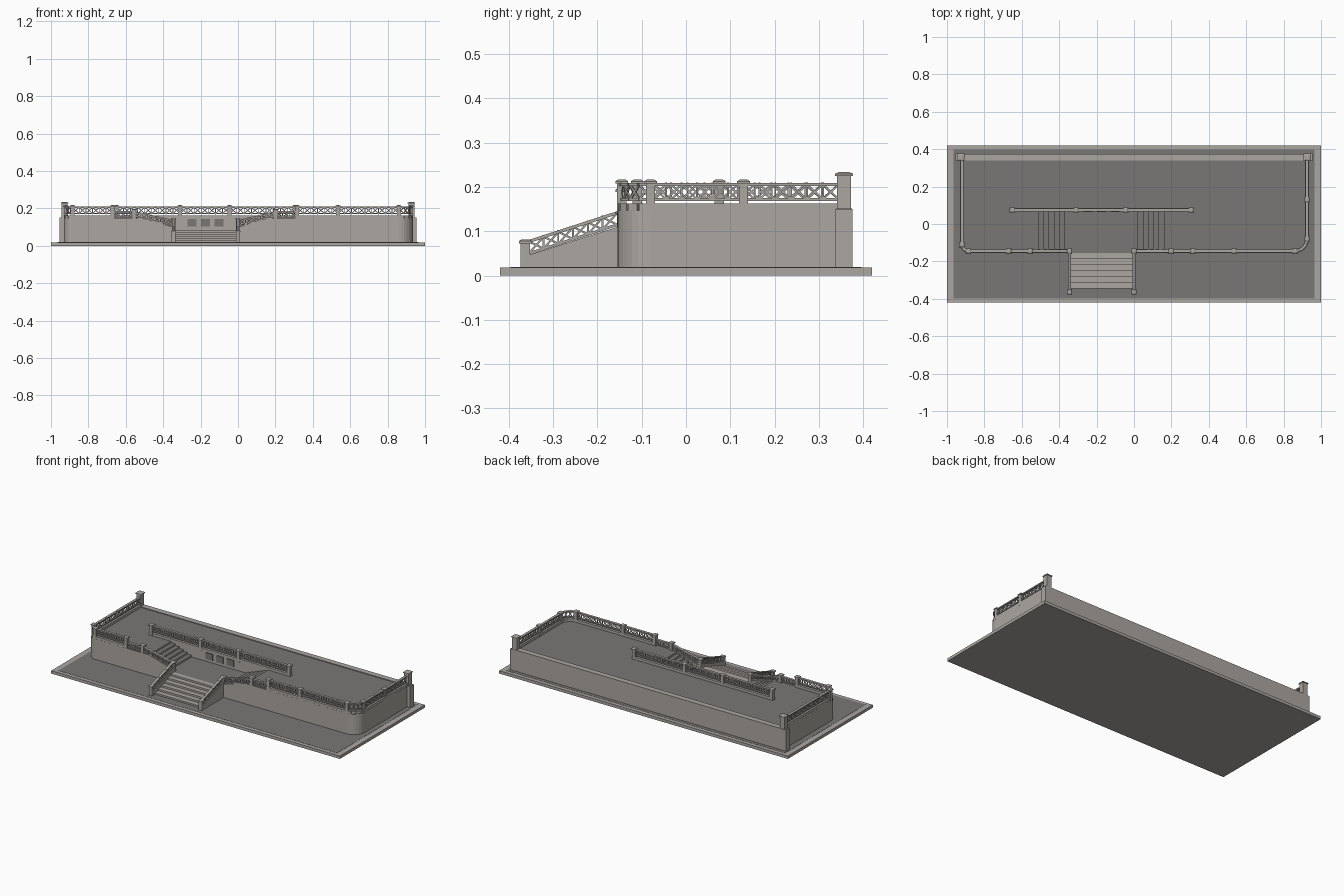
import bpy, bmesh, math
from mathutils import Vector, Matrix

old = bpy.data.objects.get("Cube")
if old:
    bpy.data.objects.remove(old, do_unlink=True)


def material(name, rgb):
    m = bpy.data.materials.new(name)
    m.use_nodes = True
    m.diffuse_color = (*rgb, 1)
    node = next(n for n in m.node_tree.nodes if n.type == 'BSDF_PRINCIPLED')
    node.inputs["Base Color"].default_value = (*rgb, 1)
    node.inputs["Roughness"].default_value = 0.8
    return m


STONE = material("pale stone", (0.41, 0.385, 0.36))
PAVING = material("dark paving", (0.19, 0.185, 0.18))
GROUND, FLOOR, LANDING = 0.018, 0.147, 0.085
CURB, RAIL_TOP = 0.163, 0.21
FRONT, REAR = -0.145, 0.075


def finish(name, bm, paved_top=False, base=STONE):
    bmesh.ops.recalc_face_normals(bm, faces=bm.faces)
    if paved_top:
        for f in bm.faces:
            f.material_index = int(f.normal.z > 0.7)
    me = bpy.data.meshes.new(name)
    bm.to_mesh(me)
    bm.free()
    me.materials.append(base)
    me.materials.append(PAVING)
    ob = bpy.data.objects.new(name, me)
    bpy.context.scene.collection.objects.link(ob)
    return ob


def box(bm, x0, x1, y0, y1, z0, z1):
    size = Matrix.Diagonal((x1 - x0, y1 - y0, z1 - z0, 1))
    mid = Matrix.Translation(((x0 + x1) / 2, (y0 + y1) / 2, (z0 + z1) / 2))
    bmesh.ops.create_cube(bm, size=1, matrix=mid @ size)


def bar(bm, p, q, w, h):
    """Beam from p to q, w wide and h tall, sides kept upright."""
    p, q = Vector(p), Vector(q)
    d = q - p
    along = d.normalized()
    side = Vector((0, 0, 1)).cross(along).normalized()
    up = along.cross(side)
    rot = Matrix((along, side, up)).transposed().to_4x4()
    bmesh.ops.create_cube(bm, size=1, matrix=Matrix.Translation((p + q) / 2) @ rot
                          @ Matrix.Diagonal((d.length, w, h, 1)))


def prism(bm, pts, depth):
    face = bm.faces.new([bm.verts.new(p) for p in pts])
    out = bmesh.ops.extrude_face_region(bm, geom=[face])
    bmesh.ops.translate(bm, vec=depth, verts=[v for v in out["geom"] if isinstance(v, bmesh.types.BMVert)])


def arc(cx, cy, r, a0, a1, n=8):
    return [(cx + r * math.cos(math.radians(a0 + (a1 - a0) * i / n)),
             cy + r * math.sin(math.radians(a0 + (a1 - a0) * i / n))) for i in range(n + 1)]


def balustrade(bm, a, b, z0, z1, height):
    """Railing with crossed bars; z0 and z1 are the lower edge at each end."""
    a, b = Vector((*a, z0)), Vector((*b, z1))
    up = Vector((0, 0, height))
    lift = Vector((0, 0, 0.004))
    bar(bm, a + lift, b + lift, 0.010, 0.006)
    bar(bm, a + up - lift, b + up - lift, 0.016, 0.007)
    n = max(1, round((b - a).length / 0.038))
    for i in range(n):
        p, q = a.lerp(b, i / n), a.lerp(b, (i + 1) / n)
        bar(bm, p + lift, q + up - lift, 0.005, 0.0045)
        bar(bm, p + up - lift, q + lift, 0.005, 0.0045)
        if i:
            box(bm, p.x - .002, p.x + .002, p.y - .002, p.y + .002, p.z, p.z + height)


def post(bm, x, y, z0, z1, w=0.021):
    r, c = w / 2, w / 2 + 0.004
    box(bm, x - r, x + r, y - r, y + r, z0, z1 - 0.006)
    box(bm, x - c, x + c, y - c, y + c, z1 - 0.009, z1 - 0.004)
    bmesh.ops.create_cone(bm, cap_ends=True, segments=4, radius1=c * 1.41, radius2=c * 0.8,
                          depth=0.004, matrix=Matrix.Translation((x, y, z1 - 0.002))
                          @ Matrix.Rotation(math.pi / 4, 4, 'Z'))


# Ground slab with a paved inset
bm = bmesh.new()
box(bm, -1, 1, -0.42, 0.42, 0, GROUND)
finish("ground_slab", bm)
bm = bmesh.new()
box(bm, -0.965, 0.965, -0.397, 0.397, GROUND - 0.004, GROUND + 0.001)
finish("ground_paving", bm, base=PAVING)

# Terrace body with rounded front corners and the stair recess
left_arc = arc(-0.885, -0.11, 0.045, 180, 270)
right_arc = arc(0.86, -0.08, 0.075, 270, 360)
outline = ([(-0.93, 0.37)] + left_arc
           + [(-0.51, -0.155), (-0.51, 0.07), (0.16, 0.07), (0.16, -0.155)]
           + right_arc + [(0.935, 0.37)])
bm = bmesh.new()
prism(bm, [(x, y, GROUND) for x, y in outline], (0, 0, FLOOR - GROUND))
terrace = finish("terrace", bm, paved_top=True)

# Back wall of the terrace
bm = bmesh.new()
box(bm, -0.95, 0.95, 0.34, 0.375, GROUND, 0.152)
finish("back_wall", bm)

# Lower landing and the two side flights
bm = bmesh.new()
box(bm, -0.51, 0.16, -0.155, 0.07, GROUND, LANDING)
finish("landing", bm, paved_top=True)
for side, x0, way in (("left", 0.02, 1), ("right", -0.37, -1)):
    bm = bmesh.new()
    steps = 5
    rise = (FLOOR - LANDING) / (steps + 1)
    for i in range(steps):
        ends = sorted((x0 + way * 0.028 * i, x0 + way * 0.14))
        box(bm, *ends, -0.14, 0.07, LANDING + rise * i, LANDING + rise * (i + 1))
    finish(side + "_side_stairs", bm, paved_top=True)
    # Sloping front wall beside the flight
    bm = bmesh.new()
    low, high = (0.0, 0.16) if way > 0 else (-0.345, -0.51)
    prism(bm, [(low, -0.155, GROUND), (high, -0.155, GROUND),
               (high, -0.155, FLOOR), (low, -0.155, 0.1)], (0, 0.02, 0))
    finish(side + "_stair_wall", bm)

# Front steps
bm = bmesh.new()
count = 6
for i in range(count):
    box(bm, -0.345, 0, -0.345 + 0.19 * i / count, -0.15,
        GROUND + (LANDING - GROUND) * i / count, GROUND + (LANDING - GROUND) * (i + 1) / count)
finish("front_steps", bm)

# Stringers, posts and railings of the front steps
for side, x in (("left", 0.0), ("right", -0.345)):
    bm = bmesh.new()
    prism(bm, [(x - 0.009, -0.36, GROUND), (x - 0.009, -0.155, GROUND),
               (x - 0.009, -0.155, 0.11), (x - 0.009, -0.36, 0.045)], (0.018, 0, 0))
    finish(side + "_stringer", bm)
    bm = bmesh.new()
    balustrade(bm, (x, -0.355), (x, -0.155), 0.046, 0.111, 0.035)
    post(bm, x, -0.363, GROUND, 0.082)
    post(bm, x, FRONT, GROUND, 0.148)
    finish(side + "_step_railing", bm)

# Recess windows
bm = bmesh.new()
for x in (-0.245, -0.173, -0.102):
    box(bm, x - 0.024, x + 0.024, 0.065, 0.071, 0.102, 0.142)
finish("recess_windows", bm, base=PAVING)

# Upper balustrades on their curbs
left_path = [(-0.92, 0.345)] + arc(-0.885, -0.11, 0.035, 180, 270, 3) + [(-0.67, FRONT)]
right_path = ([(0.315, FRONT), (0.535, FRONT)] + arc(0.86, -0.08, 0.065, 270, 360, 4)
              + [(0.925, 0.13), (0.925, 0.345)])
rear_path = [(-0.65, REAR), (-0.31, REAR), (-0.045, REAR), (0.305, REAR)]
for name, path in (("right", left_path), ("left", right_path), ("rear", rear_path)):
    bm = bmesh.new()
    for a, b in zip(path, path[1:]):
        mid = (FLOOR + CURB) / 2
        bar(bm, (*a, mid), (*b, mid), 0.019, CURB - FLOOR)
        balustrade(bm, a, b, CURB + 0.005, CURB + 0.005, RAIL_TOP - CURB - 0.005)
    finish(name + "_balustrade", bm)

# Low railings beside the side flights
for side, low, high, end in (("left", 0, 0.2, 0.315), ("right", -0.345, -0.555, -0.67)):
    bm = bmesh.new()
    balustrade(bm, (low, FRONT), (high, FRONT), 0.103, 0.15, 0.036)
    balustrade(bm, (high, FRONT), (end, FRONT), 0.15, 0.15, 0.036)
    post(bm, high, FRONT, FLOOR - 0.01, 0.198)
    finish(side + "_flight_railing", bm)

# Balustrade posts
bm = bmesh.new()
for x in (-0.885, -0.67, 0.315, 0.535, 0.86):
    post(bm, x, FRONT, FLOOR - 0.005, 0.217)
for x, y in rear_path:
    post(bm, x, y, FLOOR - 0.005, 0.217)
for x, y in ((-0.92, -0.11), (0.925, -0.08), (0.925, 0.13)):
    post(bm, x, y, FLOOR - 0.005, 0.217)
finish("balustrade_posts", bm)

# Rear corner pillars
for side, s in (("left", 1), ("right", -1)):
    bm = bmesh.new()
    xs = sorted((s * 0.915, s * 0.955))
    box(bm, *xs, 0.338, 0.376, GROUND, 0.15)
    post(bm, s * 0.927, 0.357, GROUND, 0.234, 0.032)
    finish(side + "_corner_pillar", bm)
